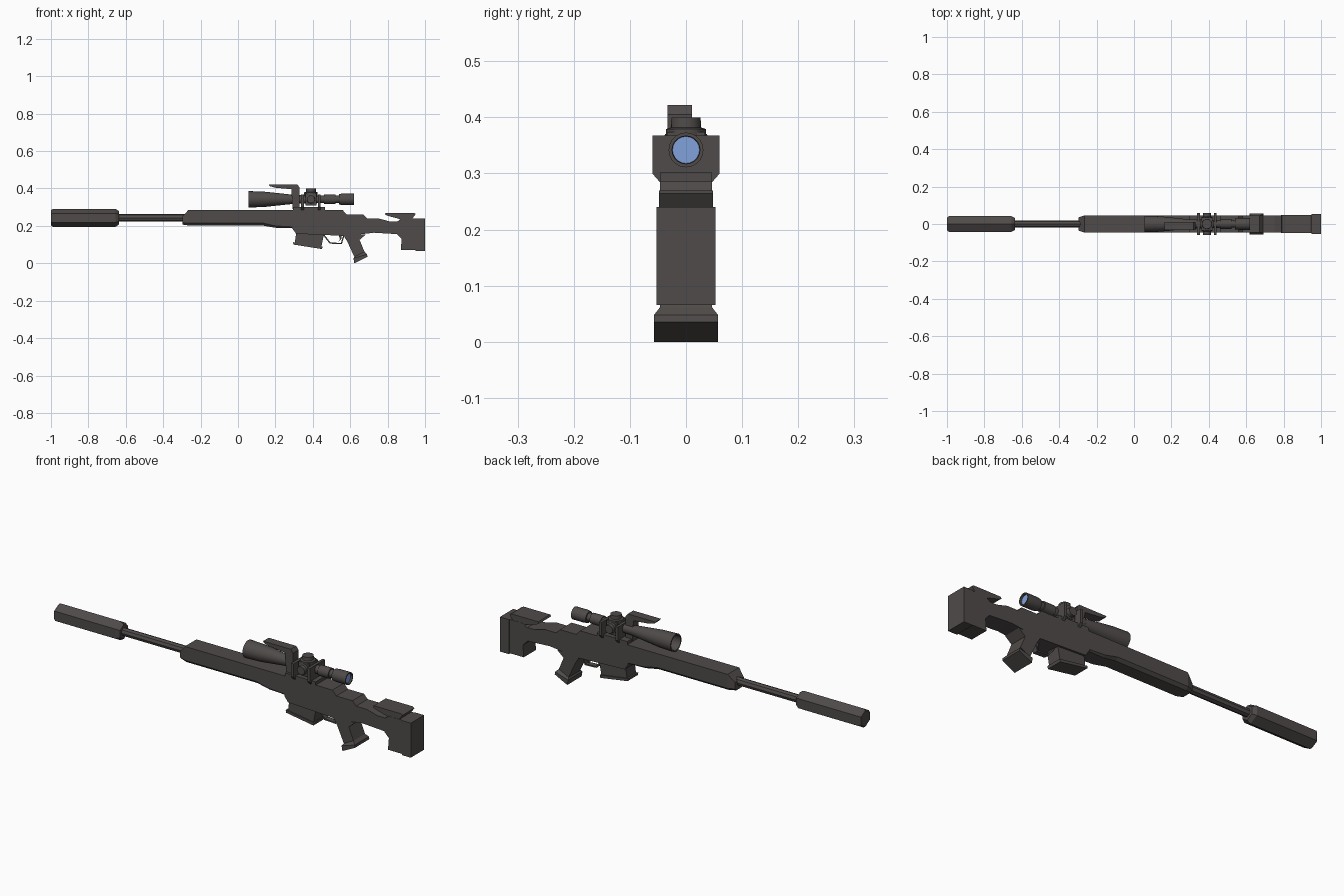
import bpy, bmesh, math
from mathutils import Vector

cube = bpy.data.objects.get("Cube")
if cube:
    bpy.data.objects.remove(cube, do_unlink=True)


def material(name, *rgb):
    mat = bpy.data.materials.new(name)
    mat.use_nodes = True
    mat.diffuse_color = (*rgb, 1)
    shader = mat.node_tree.nodes["Principled BSDF"]
    shader.inputs["Base Color"].default_value = mat.diffuse_color
    return mat


GREY = material("dark_grey", .078, .07, .067)
BLUE = material("lens_blue", .22, .36, .72)


def skin(name, rings, mat=GREY, smooth=False):
    """Join equal rings of points into a closed object."""
    bm = bmesh.new()
    loops = [[bm.verts.new(point) for point in ring] for ring in rings]
    for near, far in zip(loops, loops[1:]):
        for i in range(len(near)):
            bm.faces.new((near[i - 1], near[i], far[i], far[i - 1]))
    bm.faces.new(loops[0])
    bm.faces.new(loops[-1])
    bmesh.ops.recalc_face_normals(bm, faces=bm.faces)
    mesh = bpy.data.meshes.new(name)
    bm.to_mesh(mesh)
    bm.free()
    mesh.materials.append(mat)
    part = bpy.data.objects.new(name, mesh)
    bpy.context.collection.objects.link(part)
    if smooth:
        bpy.ops.object.select_all(action='DESELECT')
        part.select_set(True)
        bpy.context.view_layer.objects.active = part
        bpy.ops.object.shade_smooth_by_angle(angle=math.radians(35))
    return part


def prism(name, half_width, *outline, middle=0):
    """Extrude a side outline of x, z points to both sides of the middle."""
    sides = (middle - half_width, middle + half_width)
    return skin(name, [[(x, y, z) for x, z in outline] for y in sides])


def box(name, half_width, left, right, bottom, top):
    return prism(name, half_width, (left, bottom), (right, bottom), (right, top), (left, top))


def turned(name, centre, direction, *profile, sides=20, mat=GREY, smooth=True):
    """Turn a profile of (distance, radius) pairs about a direction."""
    centre, axis = Vector(centre), Vector(direction)
    across = axis.yzx
    up = axis.cross(across)
    angles = [math.tau * i / sides for i in range(sides)]
    rings = [[centre + axis * distance
              + (across * math.cos(a) + up * math.sin(a)) * radius for a in angles]
             for distance, radius in profile]
    return skin(name, rings, mat, smooth)


# Shared sizes
BODY = .046
BUTT = .053
DECK = .286
STOCK_TOP = .24
X, Y, Z = Vector((1, 0, 0)), Vector((0, 1, 0)), Vector((0, 0, 1))

# Muzzle suppressor and barrel
bore = Z * .243
turned("suppressor", bore, X, (-1, .04), (-.99, .048), (-.655, .048), (-.636, .036),
       sides=6, smooth=False)
turned("barrel", bore, X, (-.65, .02), (-.25, .02), sides=8, smooth=False)


# Fore-end with chamfered lower edges and a tapered nose
def fore_end_ring(x, bottom, top, half, chamfer):
    right = [(x, -half, top), (x, -half, bottom + chamfer), (x, chamfer - half, bottom)]
    left = [(x, -y, z) for x, y, z in reversed(right)]
    return right + left


skin("fore_end", [fore_end_ring(-.298, .207, .25, .035, .01),
                  fore_end_ring(-.264, .202, DECK, BODY, .014),
                  fore_end_ring(.13, .202, DECK, BODY, .014),
                  fore_end_ring(.2, .19, DECK, BODY, .01),
                  fore_end_ring(.3, .188, DECK, BODY, .006)])

# Receiver with a stepped rear deck, then the stock wrist
prism("receiver", BODY, (.29, .187), (.31, .158), (.58, .146), (.74, .165),
      (.74, STOCK_TOP), (.69, STOCK_TOP), (.67, .262), (.58, .262), (.558, DECK), (.29, DECK))
prism("stock_wrist", BODY, (.73, .163), (.95, .15), (.95, .222), (.81, .224),
      (.75, STOCK_TOP), (.73, STOCK_TOP))

# Butt, pad and cheek rest
prism("butt", .049, (.85, .155), (.875, .13), (.87, .07), (.96, .07),
      (.96, STOCK_TOP), (.873, STOCK_TOP), (.85, .222))
box("butt_pad", BUTT, .95, 1, .066, STOCK_TOP)
prism("cheek_rest", .048, (.785, .262), (.8, .254), (.87, .235), (.93, .235),
      (.95, .264), (.94, .27), (.79, .27))

# Magazine with floor plate
prism("magazine", .036, (.312, .17), (.303, .105), (.445, .084), (.46, .16))
prism("magazine_floor", .041, (.294, .113), (.297, .1), (.449, .076), (.452, .09))


# Pistol grip with a flared foot
def grip_ring(front, rear, half):
    (fx, fz), (rx, rz) = front, rear
    return [(fx, -half, fz), (fx, half, fz), (rx, half, rz), (rx, -half, rz)]


skin("grip", [grip_ring((.56, .155), (.685, .155), BODY),
              grip_ring((.585, .115), (.65, .125), BODY),
              grip_ring((.622, .034), (.676, .062), BODY),
              grip_ring((.617, .026), (.69, .048), .057),
              grip_ring((.622, 0), (.692, .035), .057)])

# Trigger guard strap made from an outer loop and its shrunken copy
strap = [Vector(p) for p in ((.455, .15), (.49, .105), (.555, .102), (.57, .15))]
hinge = Vector((.52, .15))
prism("trigger_guard", .014, *strap, *[hinge.lerp(p, .86) for p in reversed(strap)])
prism("trigger", .007, (.537, .155), (.545, .13), (.536, .113), (.553, .13), (.553, .155))

# Scope: hollow objective, tapered tube and stepped eyepiece
sight = Z * .342
turned("objective", sight, X, (.1, .035), (.056, .038), (.056, .044), (.14, .041), (.29, .025))
turned("scope_tube", sight, X, (.28, .025), (.46, .02), (.55, .02))
turned("focus_ring", sight, X, (.46, .026), (.52, .026))
turned("eyepiece", sight, X, (.54, .028), (.56, .031), (.62, .031), (.62, .025), (.608, .024))
turned("eyepiece_lens", sight, X, (.606, .024), (.611, .024), mat=BLUE)

# Mount plate with two upright clamps that have cut lower corners
box("mount_plate", BODY, .295, .465, .282, .302)
clamp = [(BODY, .284), (.06, .3), (.06, .368)]
clamp += [(-y, z) for y, z in reversed(clamp)]
for name, front in (("front_clamp", .338), ("rear_clamp", .428)):
    skin(name, [[(x, y, z) for y, z in clamp] for x in (front, front + .014)])

# Turret housing with a knob on top and on each side
box("turret_housing", .034, .36, .42, .308, .374)
turret = sight + X * .39
for name, direction, size in (("top_knob", Z, 1), ("left_knob", Y, .8), ("right_knob", -Y, .8)):
    turned(name, turret, direction, (0, .036 * size), (.037, .036 * size),
           (.04, .027 * size), (.058, .026 * size))

# Overhanging sight bracket, set toward the right
prism("sight_bracket", .022, (.292, .29), (.33, .29), (.33, .405), (.317, .422),
      (.163, .422), (.17, .412), (.2, .404), (.285, .396), middle=-.011)
